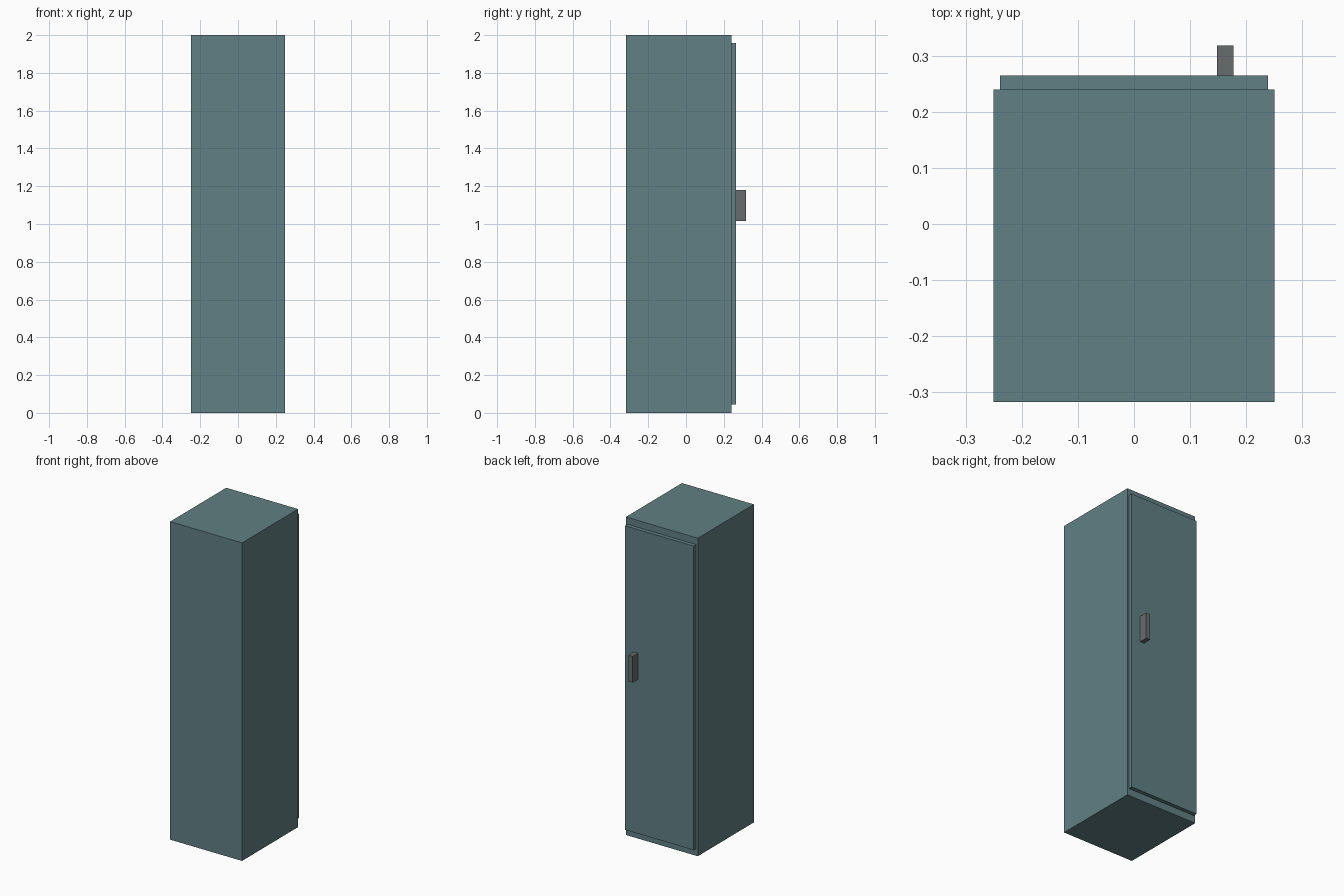
import bpy
from mathutils import Vector

if "Cube" in bpy.data.objects:
    bpy.data.objects.remove(bpy.data.objects["Cube"])


def material(name, color):
    m = bpy.data.materials.new(name)
    m.diffuse_color = (*color, 1)
    m.use_nodes = True
    m.node_tree.nodes["Principled BSDF"].inputs["Base Color"].default_value = m.diffuse_color
    return m


def box(name, lo, hi, mat):
    lo, hi = Vector(lo), Vector(hi)
    bpy.ops.mesh.primitive_cube_add(size=1, location=(lo + hi) / 2)
    ob = bpy.context.object
    ob.name = name
    ob.scale = hi - lo
    bpy.ops.object.transform_apply(location=False, rotation=False, scale=True)
    ob.data.materials.append(mat)
    return ob


teal = material("painted_metal", (0.12, 0.215, 0.23))
grey = material("handle_metal", (0.14, 0.15, 0.155))

# Cabinet body
box("cabinet_body", (-0.25, -0.317, 0), (0.25, 0.24, 2), teal)
# Door panel on the +y side
box("door", (-0.239, 0.24, 0.045), (0.239, 0.265, 1.957), teal)
# Upright handle block
box("door_handle", (0.148, 0.265, 1.015), (0.177, 0.318, 1.18), grey)
